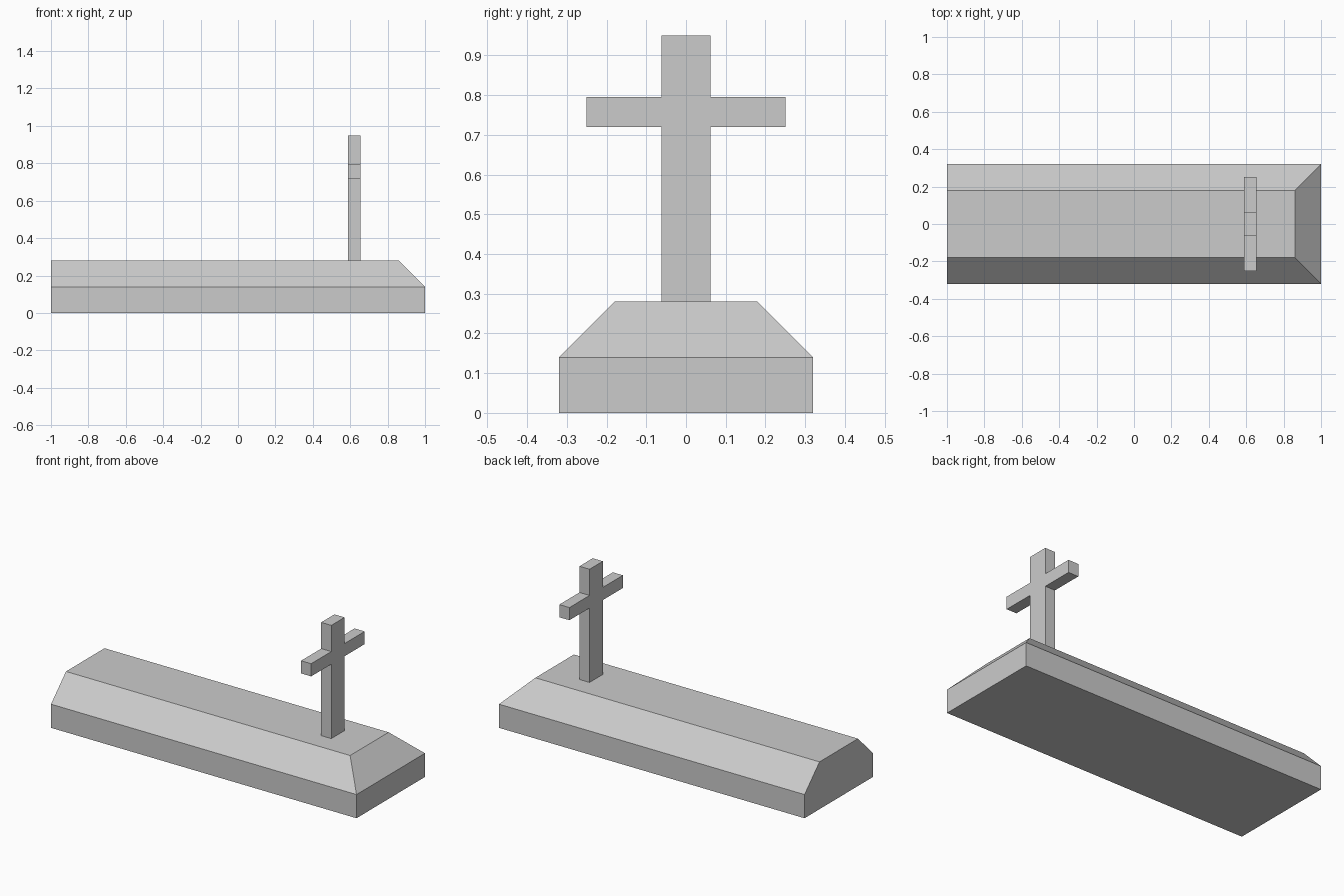
import bpy, bmesh
from mathutils import Vector

if "Cube" in bpy.data.objects:
    bpy.data.objects.remove(bpy.data.objects["Cube"])


def finish(bm, name):
    bmesh.ops.recalc_face_normals(bm, faces=bm.faces[:])
    mesh = bpy.data.meshes.new(name)
    bm.to_mesh(mesh)
    bm.free()
    obj = bpy.data.objects.new(name, mesh)
    bpy.context.collection.objects.link(obj)
    return obj


def prism(points, direction):
    """Solid made by extruding a flat outline."""
    bm = bmesh.new()
    face = bm.faces.new([bm.verts.new(p) for p in points])
    ext = bmesh.ops.extrude_face_region(bm, geom=[face], use_keep_orig=True)
    moved = [g for g in ext["geom"] if isinstance(g, bmesh.types.BMVert)]
    bmesh.ops.translate(bm, verts=moved, vec=Vector(direction))
    return bm


# Grave slab: block whose raised top slopes in on both sides and the head end
W, STEP = 0.32, 0.14
bm = prism([(-1, -W, 0), (1, -W, 0), (1, W, 0), (-1, W, 0)], (0, 0, STEP))
bm.faces.ensure_lookup_table()
top = max(bm.faces, key=lambda f: f.calc_center_median().z)
ext = bmesh.ops.extrude_face_region(bm, geom=[top])
bmesh.ops.delete(bm, geom=[top], context="FACES_ONLY")
for v in [g for g in ext["geom"] if isinstance(g, bmesh.types.BMVert)]:
    v.co.z += STEP
    v.co.y -= STEP if v.co.y > 0 else -STEP
    if v.co.x > 0:
        v.co.x -= STEP
# Merge the flush foot end into one face
bmesh.ops.dissolve_limit(bm, angle_limit=0.01, verts=bm.verts[:], edges=bm.edges[:])
finish(bm, "grave_slab")

# Cross: mirrored half outline, extruded through its thickness
X, THICK = 0.588, 0.066
half = [(0.062, 0.28), (0.062, 0.72), (0.25, 0.72),
        (0.25, 0.795), (0.062, 0.795), (0.062, 0.95)]
outline = half + [(-y, z) for y, z in reversed(half)]
finish(prism([(X, y, z) for y, z in outline], (THICK, 0, 0)), "cross")
